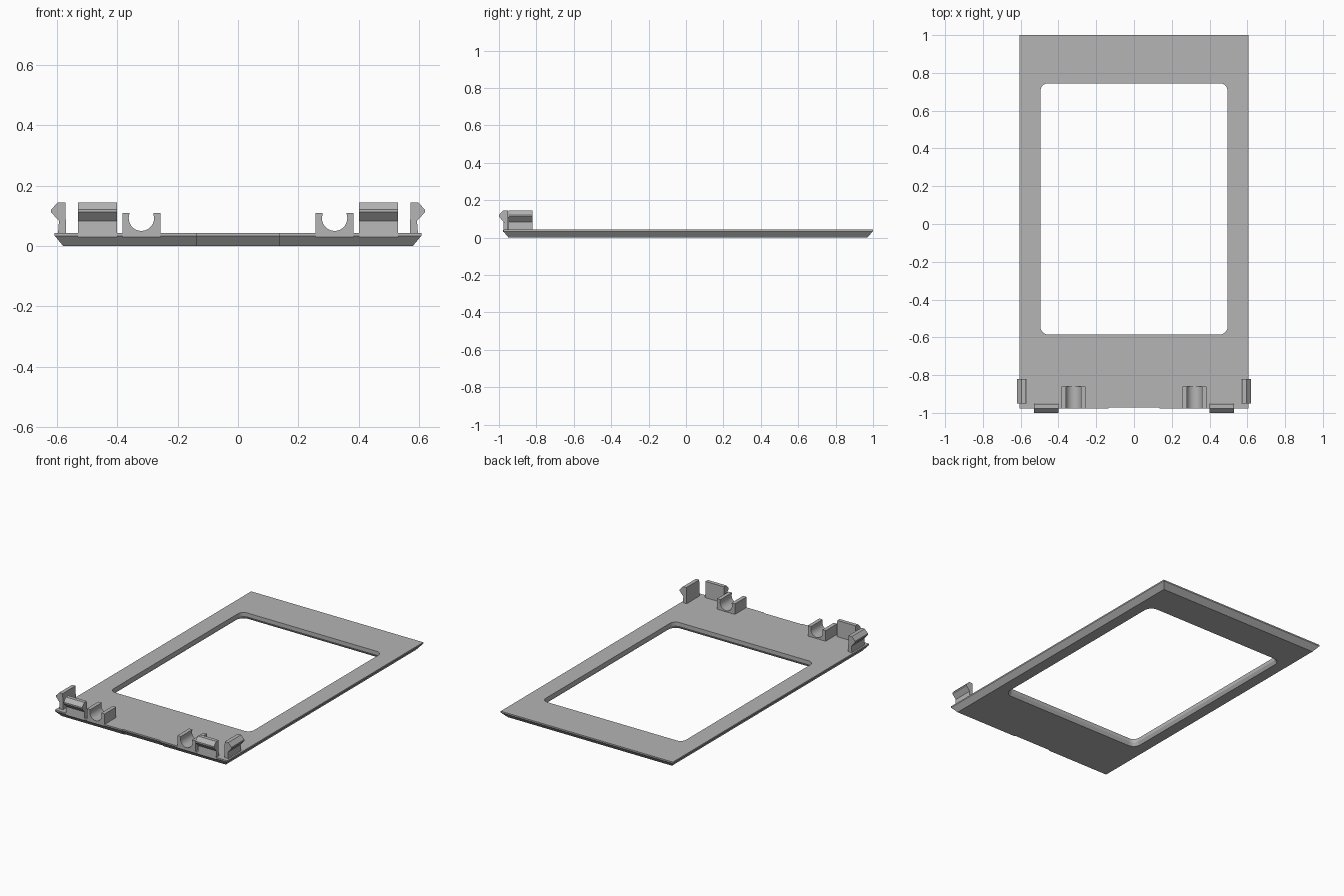
import bpy, bmesh, math
from mathutils import Vector

cube = bpy.data.objects.get("Cube")
if cube:
    bpy.data.objects.remove(cube, do_unlink=True)

grey = bpy.data.materials.new("plain grey")
grey.use_nodes = True
colour = (0.46, 0.46, 0.46, 1)
grey.diffuse_color = colour
grey.node_tree.nodes["Principled BSDF"].inputs["Base Color"].default_value = colour

TOP, LIP = 0.043, 0.034


def finish(bm, name):
    bmesh.ops.recalc_face_normals(bm, faces=bm.faces)
    mesh = bpy.data.meshes.new(name)
    bm.to_mesh(mesh)
    bm.free()
    mesh.materials.append(grey)
    ob = bpy.data.objects.new(name, mesh)
    bpy.context.collection.objects.link(ob)
    bpy.ops.object.select_all(action='DESELECT')
    ob.select_set(True)
    bpy.context.view_layer.objects.active = ob
    bpy.ops.object.shade_smooth_by_angle(angle=math.radians(30))
    return ob


def skin(bm, loops):
    """Join successive closed loops with quads."""
    for a, b in zip(loops, loops[1:]):
        n = len(a)
        for i in range(n):
            j = (i + 1) % n
            bm.faces.new((a[i], a[j], b[j], b[i]))


def ring(bm, points, z):
    return [bm.verts.new((x, y, z)) for x, y in points]


def outer(inset, back_inset):
    """Plate outline with a shallow notch in the front edge."""
    x, back, front = 0.607 - inset, 1.0 - back_inset, -0.977 + inset
    notch, step = 0.135, front + 0.006
    return [(-x, front), (-notch, front), (-notch, step), (notch, step),
            (notch, front), (x, front), (x, back), (-x, back)]


def window(grow):
    """Rounded rectangle opening."""
    r, pts = 0.04 + grow, []
    corners = [(0.455, 0.705), (-0.455, 0.705), (-0.455, -0.545), (0.455, -0.545)]
    for k, (cx, cy) in enumerate(corners):
        for i in range(9):
            a = math.pi / 2 * (k + i / 8)
            pts.append((cx + r * math.cos(a), cy + r * math.sin(a)))
    return pts


# Frame plate with bevelled underside edges
bm = bmesh.new()
outside = [ring(bm, outer(0.028, 0.032), 0), ring(bm, outer(0, 0), LIP),
           ring(bm, outer(0, 0), TOP)]
inside = [ring(bm, window(0.012), 0), ring(bm, window(0), 0.02),
          ring(bm, window(0), TOP)]
skin(bm, outside)
skin(bm, inside)
for level in (0, 2):
    edges = [bm.edges.get((lp[i - 1], lp[i]))
             for lp in (outside[level], inside[level]) for i in range(len(lp))]
    bmesh.ops.triangle_fill(bm, edges=edges, use_beauty=True,
                            normal=Vector((0, 0, 1)))
finish(bm, "frame_plate")


def prism(name, profile, start, end, place):
    """Extrude a (d, z) profile from start to end; place maps (d, t, z) to xyz."""
    bm = bmesh.new()
    loops = [[bm.verts.new(place(d, t, z)) for d, z in profile] for t in (start, end)]
    skin(bm, loops)
    for lp in loops:
        bm.faces.new(lp)
    finish(bm, name)


# Hook section: d is the distance outward from the inner face
hook = [(0, 0.03), (0.028, 0.03), (0.024, 0.083), (0.05, 0.112), (0.05, 0.121),
        (0.027, 0.145), (0.003, 0.145)]

# Cradle section: block with a round-bottomed slot
cradle = [(-0.063, 0.03), (0.063, 0.03), (0.063, 0.11), (0.039, 0.11)]
for i in range(17):
    a = math.radians(15 - 210 * i / 16)
    cradle.append((0.042 * math.cos(a), 0.092 + 0.042 * math.sin(a)))
cradle += [(-0.039, 0.11), (-0.063, 0.11)]

for side, s in (("left", 1), ("right", -1)):
    prism(side + "_front_clip", hook, 0.40, 0.53,
          lambda d, t, z: (s * t, -0.95 - d, z))
    prism(side + "_side_clip", hook, -0.95, -0.82,
          lambda d, t, z: (s * (0.569 + d), t, z))
    prism(side + "_cradle", cradle, -0.977, -0.86,
          lambda d, t, z: (s * 0.32 + d, t, z))
